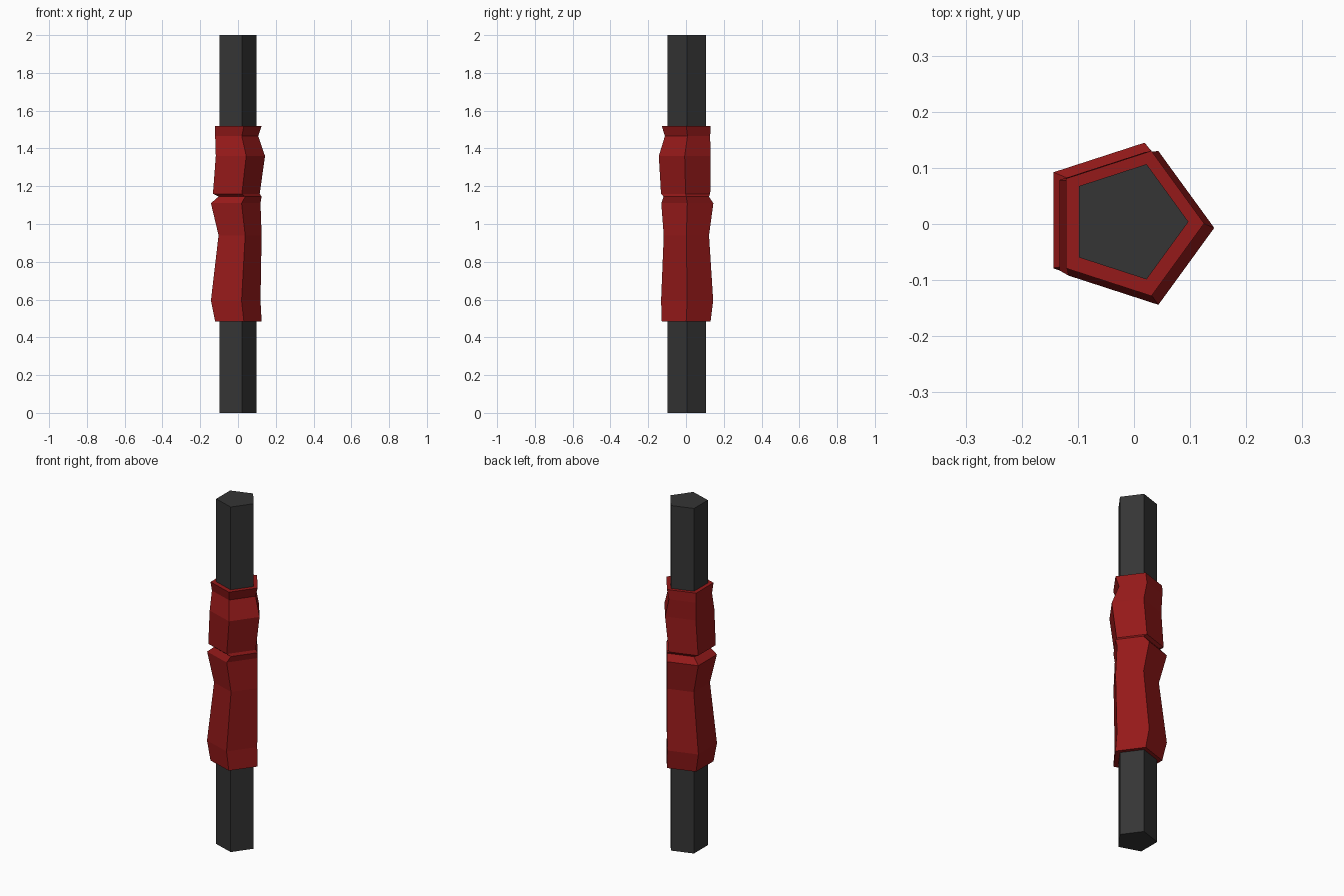
import bpy, bmesh
from math import cos, sin, tau

if "Cube" in bpy.data.objects:
    bpy.data.objects.remove(bpy.data.objects["Cube"])


def material(name, rgb):
    mat = bpy.data.materials.new(name)
    mat.diffuse_color = (*rgb, 1)
    mat.use_nodes = True
    mat.node_tree.nodes["Principled BSDF"].inputs["Base Color"].default_value = mat.diffuse_color
    return mat


def pentagon_stack(name, rings, mat):
    """Capped five-sided loft through rings of (z, centre x, centre y, radius)."""
    bm = bmesh.new()
    loops = [[bm.verts.new((cx + r * cos(tau * i / 5), cy + r * sin(tau * i / 5), z))
              for i in range(5)] for z, cx, cy, r in rings]
    for a, b in zip(loops, loops[1:]):
        for i in range(5):
            j = (i + 1) % 5
            bm.faces.new((a[i], a[j], b[j], b[i]))
    bm.faces.new(loops[0][::-1])
    bm.faces.new(loops[-1])
    mesh = bpy.data.meshes.new(name)
    bm.to_mesh(mesh)
    bm.free()
    mesh.materials.append(mat)
    obj = bpy.data.objects.new(name, mesh)
    bpy.context.collection.objects.link(obj)
    return obj


# Straight dark pole
pentagon_stack("pole", [(0, -0.011, 0.004, 0.108), (2, -0.011, 0.004, 0.108)],
               material("dark_grey", (0.035, 0.035, 0.035)))

# Lumpy wrapped grip, each ring slightly shifted and scaled
grip_rings = [
    (0.485, -0.011, 0.001, 0.136),
    (0.595, -0.026, 0.006, 0.145),
    (0.94, -0.001, 0.002, 0.126),
    (1.11, -0.026, 0.007, 0.145),
    (1.145, -0.001, 0.001, 0.126),
    (1.16, -0.022, -0.002, 0.137),
    (1.36, -0.001, -0.007, 0.144),
    (1.465, -0.019, 0.008, 0.126),
    (1.52, -0.011, 0.001, 0.136),
]
pentagon_stack("grip_wrap", grip_rings, material("dark_red", (0.3, 0.01, 0.01)))
